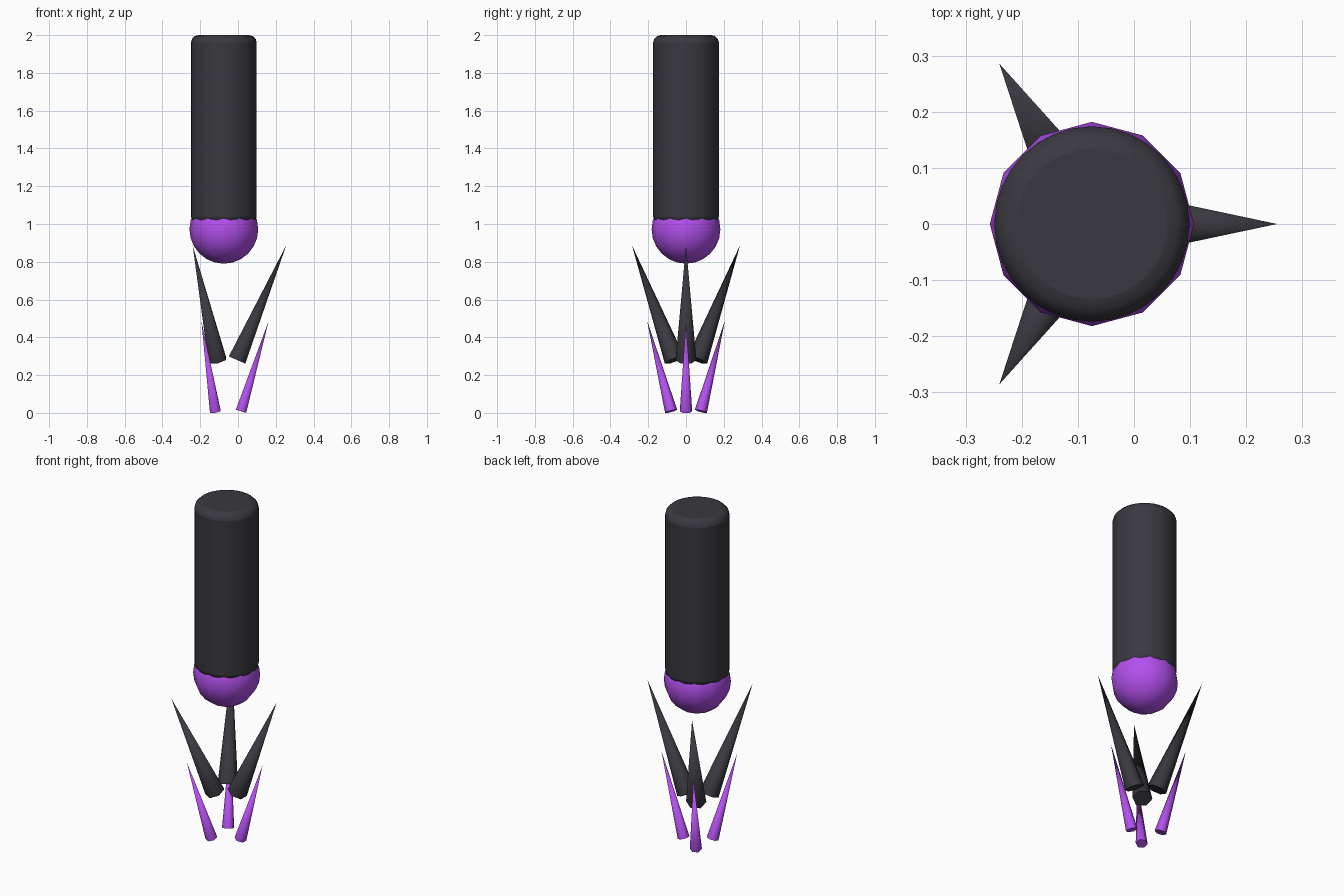
import bpy, math
from mathutils import Vector

if "Cube" in bpy.data.objects:
    bpy.data.objects.remove(bpy.data.objects["Cube"])

AX = -0.075  # x of the shared vertical axis


def mat(name, col):
    m = bpy.data.materials.new(name)
    m.diffuse_color = (*col, 1)
    m.use_nodes = True
    m.node_tree.nodes["Principled BSDF"].inputs["Base Color"].default_value = m.diffuse_color
    return m


dark = mat("dark", (0.04, 0.04, 0.05))
purple = mat("purple", (0.45, 0.08, 0.85))


def finish(name, material, angle):
    ob = bpy.context.object
    ob.name = name
    ob.data.materials.append(material)
    bpy.ops.object.shade_smooth_by_angle(angle=math.radians(angle))
    return ob


def spikes(name, material, radius, length, tilt, base_r, base_z):
    # three six-sided spikes flaring outwards around the axis
    t = math.radians(tilt)
    for i in range(3):
        a = i * math.tau / 3
        r = base_r + math.sin(t) * length / 2
        loc = Vector((AX + r * math.cos(a), r * math.sin(a),
                      base_z + math.cos(t) * length / 2))
        bpy.ops.mesh.primitive_cone_add(vertices=6, radius1=radius, radius2=0,
                                        depth=length, location=loc,
                                        rotation=(0, t, a))
        finish(f"{name}_{i + 1}", material, 65)


# handle with rounded ends
bpy.ops.mesh.primitive_cylinder_add(vertices=32, radius=0.174, depth=1.0,
                                    location=(AX, 0, 1.5))
handle = finish("handle", dark, 40)
bev = handle.modifiers.new("bevel", 'BEVEL')
bev.width = 0.04
bev.segments = 3
bev.limit_method = 'ANGLE'
bev.angle_limit = math.radians(40)

# pommel ball at the end of the handle
bpy.ops.mesh.primitive_uv_sphere_add(segments=12, ring_count=12, radius=0.182,
                                     location=(AX, 0, 0.972))
finish("pommel", purple, 60)

# upper dark and lower purple spikes
spikes("upper_spike", dark, 0.055, 0.66, 23.2, 0.07, 0.28)
spikes("lower_spike", purple, 0.033, 0.5, 17, 0.091, 0.0085)
